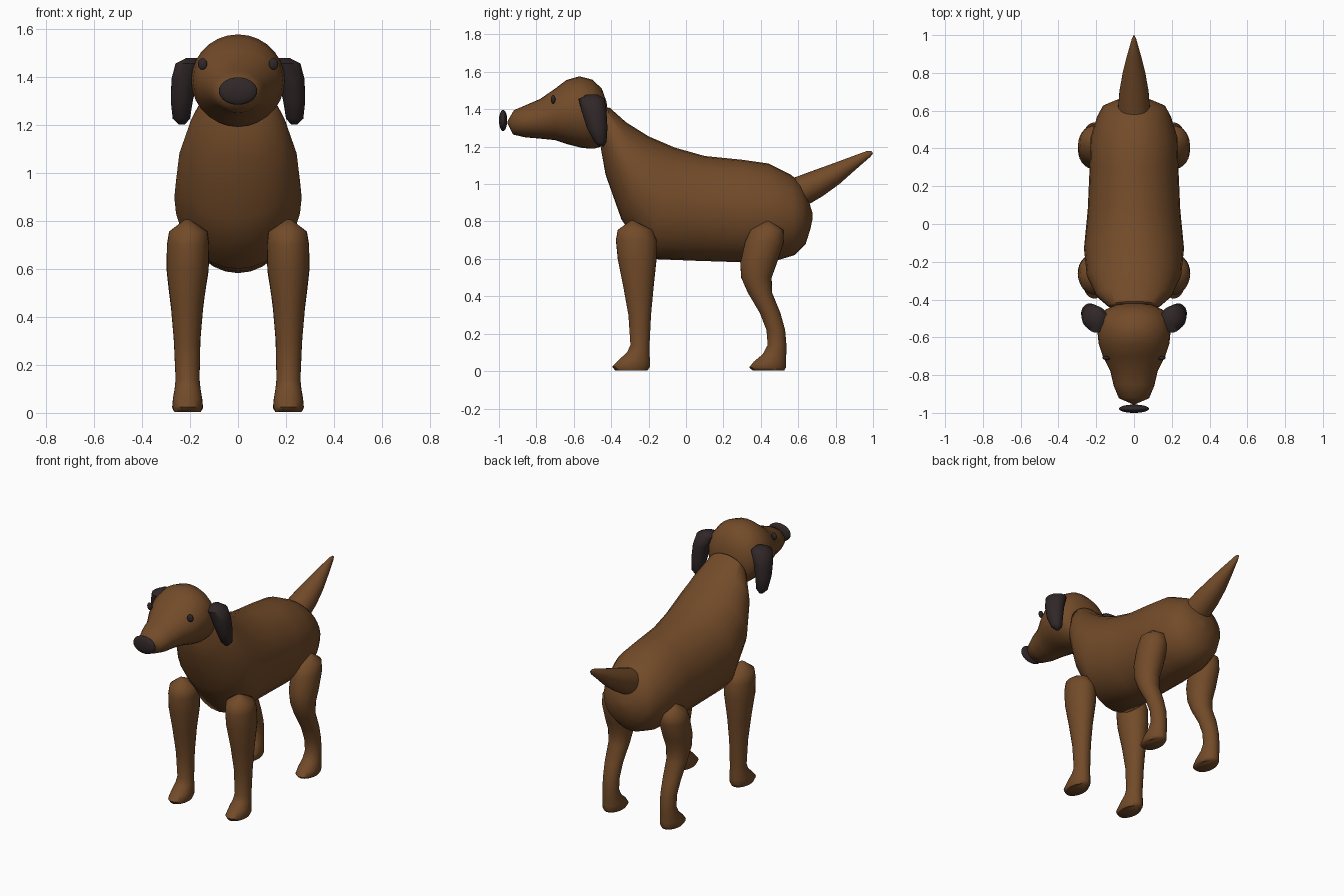
import bpy
import bmesh
from math import sin, cos, pi, radians

cube = bpy.data.objects.get("Cube")
if cube:
    bpy.data.objects.remove(cube, do_unlink=True)


def make_material(name, red, green, blue):
    material = bpy.data.materials.new(name)
    material.use_nodes = True
    colour = (red, green, blue, 1)
    material.diffuse_color = colour
    shader = material.node_tree.nodes["Principled BSDF"]
    shader.inputs["Base Color"].default_value = colour
    shader.inputs["Roughness"].default_value = .8
    return material


brown_fur = make_material("brown fur", .17, .07, .022)
dark_fur = make_material("dark fur", .03, .02, .021)


def finish(obj, material):
    """Give the part its colour and smooth shading with sharp rims."""
    obj.data.materials.append(material)
    bpy.ops.object.select_all(action='DESELECT')
    bpy.context.view_layer.objects.active = obj
    obj.select_set(True)
    bpy.ops.object.shade_smooth_by_angle(angle=radians(62))
    return obj


def loft(name, rings, material, segments=28):
    """Skin elliptical rings; each is (y, z) of two opposite points, half width, x centre."""
    bm = bmesh.new()
    loops = []
    for y_a, z_a, y_b, z_b, half_width, x in rings:
        loop = []
        for i in range(segments):
            angle = 2 * pi * i / segments
            side, along = half_width * sin(angle), cos(angle) / 2
            loop.append(bm.verts.new((x + side,
                                      (y_a + y_b) / 2 + (y_a - y_b) * along,
                                      (z_a + z_b) / 2 + (z_a - z_b) * along)))
        loops.append(loop)
    for lower, upper in zip(loops, loops[1:]):
        for i in range(segments):
            j = (i + 1) % segments
            bm.faces.new((lower[i], lower[j], upper[j], upper[i]))
    bm.faces.new(loops[0])
    bm.faces.new(loops[-1])
    bmesh.ops.recalc_face_normals(bm, faces=bm.faces)
    mesh = bpy.data.meshes.new(name)
    bm.to_mesh(mesh)
    bm.free()
    obj = bpy.data.objects.new(name, mesh)
    bpy.context.collection.objects.link(obj)
    return finish(obj, material)


def central(name, rings, material):
    """Loft a part that lies on the centre line."""
    return loft(name, [ring + (0,) for ring in rings], material)


def upright_pair(name, rings, material):
    """Loft level rings (z, front y, back y, half width, x) on both sides."""
    for side, sign in (("left", 1), ("right", -1)):
        loft(f"{side}_{name}",
             [(front, z, back, z, width, sign * x) for z, front, back, width, x in rings],
             material)


def ellipsoid(name, location, scale, material, turn=0):
    bpy.ops.mesh.primitive_uv_sphere_add(segments=24, ring_count=14, location=location,
                                         rotation=(0, 0, turn))
    obj = bpy.context.object
    obj.name = name
    obj.scale = scale
    return finish(obj, material)


# Body with the neck rising at the front
central("body", [
    (-.43, 1.4, -.45, 1.21, .12),
    (-.41, 1.41, -.455, 1.19, .14),
    (-.32, 1.33, -.43, 1.05, .2),
    (-.2, 1.255, -.345, .81, .25),
    (-.06, 1.195, -.2, .6, .265),
    (.1, 1.15, .05, .59, .245),
    (.3, 1.13, .3, .582, .235),
    (.44, 1.11, .48, .59, .23),
    (.56, 1.05, .58, .62, .195),
    (.61, 1.01, .64, .68, .165),
    (.65, .93, .665, .76, .09),
    (.675, .85, .676, .81, .02),
], brown_fur)

# Head tapering into the muzzle
central("head", [
    (-.955, 1.335, -.955, 1.325, .005),
    (-.92, 1.395, -.925, 1.265, .08),
    (-.85, 1.425, -.86, 1.25, .108),
    (-.78, 1.455, -.78, 1.243, .125),
    (-.7, 1.51, -.7, 1.235, .165),
    (-.64, 1.556, -.63, 1.212, .187),
    (-.57, 1.576, -.55, 1.192, .195),
    (-.5, 1.558, -.49, 1.19, .185),
    (-.45, 1.51, -.455, 1.2, .15),
    (-.425, 1.44, -.435, 1.25, .1),
    (-.415, 1.37, -.415, 1.33, .02),
], brown_fur)

# Tail pointing up and back
central("tail", [
    (.58, 1.035, .645, .885, .085),
    (.68, 1.072, .73, .935, .077),
    (.78, 1.108, .82, 1, .06),
    (.88, 1.145, .91, 1.08, .036),
    (.97, 1.178, .985, 1.145, .012),
    (.99, 1.178, 1, 1.165, .004),
], brown_fur)

# Front legs, from shoulder to paw
upright_pair("front_leg", [
    (.805, -.295, -.28, .01, .212),
    (.755, -.365, -.18, .08, .207),
    (.7, -.375, -.157, .088, .208),
    (.6, -.365, -.157, .088, .21),
    (.45, -.335, -.173, .068, .212),
    (.3, -.308, -.187, .055, .212),
    (.14, -.297, -.195, .05, .21),
    (.1, -.315, -.195, .054, .21),
    (.06, -.36, -.193, .061, .21),
    (.025, -.395, -.192, .064, .21),
    (.004, -.38, -.205, .055, .21),
], brown_fur)

# Hind legs, bent at the hock
upright_pair("hind_leg", [
    (.805, .43, .445, .01, .212),
    (.755, .345, .52, .08, .207),
    (.69, .315, .523, .088, .208),
    (.58, .29, .487, .086, .21),
    (.5, .295, .458, .075, .212),
    (.42, .33, .46, .065, .212),
    (.31, .395, .505, .056, .212),
    (.22, .43, .53, .051, .21),
    (.14, .437, .537, .05, .21),
    (.09, .41, .536, .055, .21),
    (.05, .362, .535, .062, .21),
    (.02, .338, .535, .064, .21),
    (.004, .355, .525, .055, .21),
], brown_fur)

# Hanging ears
upright_pair("ear", [
    (1.478, -.53, -.47, .025, .19),
    (1.455, -.575, -.435, .06, .2),
    (1.39, -.558, -.425, .055, .222),
    (1.3, -.53, -.42, .046, .234),
    (1.225, -.49, -.425, .036, .236),
    (1.2, -.465, -.44, .012, .234),
], dark_fur)

# Nose and eyes
ellipsoid("nose", (0, -.978, 1.34), (.08, .022, .057), dark_fur)
for side, sign in (("left", 1), ("right", -1)):
    ellipsoid(f"{side}_eye", (sign * .148, -.71, 1.453), (.02, .011, .024),
              dark_fur, turn=sign * radians(12))
